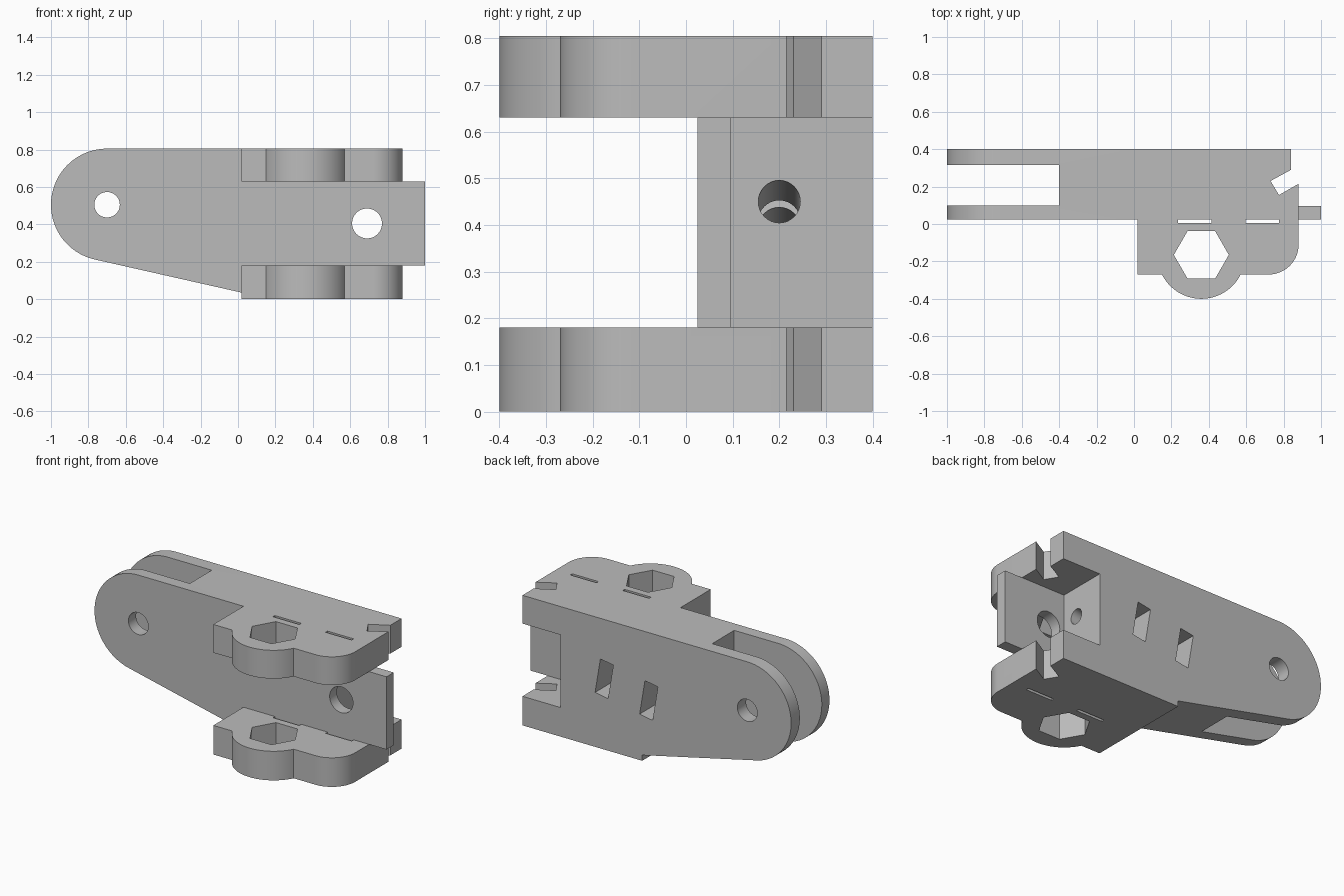
import bpy, bmesh
from math import sin, cos, radians, pi
from mathutils import Matrix, Vector

cube = bpy.data.objects.get("Cube")
if cube:
    bpy.data.objects.remove(cube, do_unlink=True)

grey = bpy.data.materials.new("plain grey")
grey.use_nodes = True
grey.diffuse_color = (0.5, 0.5, 0.5, 1)
grey.node_tree.nodes["Principled BSDF"].inputs["Base Color"].default_value = (0.5, 0.5, 0.5, 1)


def arc(cx, cy, r, start, end, steps=32):
    """Points on an arc, angles in degrees."""
    angles = [radians(start + (end - start) * i / steps) for i in range(steps + 1)]
    return [(cx + r * cos(a), cy + r * sin(a)) for a in angles]


def circle(cx, cy, r, sides=48):
    return arc(cx, cy, r, 0, 360, sides)[:-1]


def prism(name, points, low, high, axis="z"):
    """Extrude a profile: xy along z, or xz along y."""
    def place(p, d):
        return (p[0], p[1], d) if axis == "z" else (p[0], d, p[1])
    bm = bmesh.new()
    face = bm.faces.new([bm.verts.new(place(p, low)) for p in points])
    moved = bmesh.ops.extrude_face_region(bm, geom=[face])["geom"]
    shift = Vector(place((0, 0), high - low))
    bmesh.ops.translate(bm, vec=shift, verts=[v for v in moved if isinstance(v, bmesh.types.BMVert)])
    bmesh.ops.recalc_face_normals(bm, faces=bm.faces)
    mesh = bpy.data.meshes.new(name)
    bm.to_mesh(mesh)
    bm.free()
    mesh.materials.append(grey)
    obj = bpy.data.objects.new(name, mesh)
    bpy.context.collection.objects.link(obj)
    return obj


def box(name, x0, x1, y0, y1, z0, z1):
    return prism(name, [(x0, y0), (x1, y0), (x1, y1), (x0, y1)], z0, z1)


def combine(target, tool, operation):
    """Apply a boolean and remove the tool object."""
    tool.hide_render = True
    mod = target.modifiers.new("cut", "BOOLEAN")
    mod.operation, mod.solver, mod.object = operation, "EXACT", tool
    bpy.context.view_layer.objects.active = target
    bpy.ops.object.modifier_apply(modifier=mod.name)
    bpy.data.objects.remove(tool, do_unlink=True)


FRONT, BACK, TOP = 0.025, 0.4, 0.805
STEP, LOW, HIGH = 0.02, 0.18, 0.63

# Tapered lever with a rounded end
pivot = (-0.7, 0.505)
side = arc(*pivot, 0.3, 90, 257.2, 48) + [(STEP, 0.035), (STEP, LOW), (0.58, LOW), (0.58, HIGH), (STEP, HIGH), (STEP, TOP)]
bracket = prism("hinge_bracket", side, FRONT, BACK, "y")

# Matching lower and upper arms with a bolt boss, rounded corner and angled notch
arm = [(STEP, BACK), (STEP, -0.27)]
arm += arc(0.36, -0.165, 0.235, 206.5, 333.5)
arm += arc(0.72, -0.11, 0.16, -90, 0, 20)
arm += [(0.88, 0.215), (0.775, 0.155), (0.73, 0.23), (0.84, 0.29), (0.84, BACK)]
for z0, z1 in ((0, LOW), (HIGH, TOP)):
    combine(bracket, prism("arm", arm, z0, z1), "UNION")

# Front tab
combine(bracket, box("tab", 0.3, 1, FRONT, 0.095, LOW, HIGH), "UNION")

# Fork slot and pivot hole
combine(bracket, box("fork_slot", -1.1, -0.4, 0.1, 0.315, -0.1, 1), "DIFFERENCE")
combine(bracket, prism("pivot_hole", circle(*pivot, 0.068), -0.1, 0.5, "y"), "DIFFERENCE")

# Tab hole, hexagonal bolt seats and thin strap slots
combine(bracket, prism("tab_hole", circle(0.69, 0.405, 0.08), -0.03, 0.2, "y"), "DIFFERENCE")
combine(bracket, prism("bolt_seat", circle(0.36, -0.165, 0.147, 6), -0.1, 1), "DIFFERENCE")
for x in (0.235, 0.595):
    combine(bracket, box("strap_slot", x, x + 0.18, 0.006, FRONT, -0.1, 1), "DIFFERENCE")

# Tilted nut pockets in the back
tilt = radians(9.5)
for cx, cz in ((0.28, 0.438), (-0.025, 0.385)):
    corners = []
    for u, v in ((-1, -1), (1, -1), (1, 1), (-1, 1)):
        a, b = u * 0.045, v * 0.11
        corners.append((cx + a * cos(tilt) - b * sin(tilt), cz + a * sin(tilt) + b * cos(tilt)))
    combine(bracket, prism("nut_pocket", corners, 0.09, 0.5, "y"), "DIFFERENCE")

# Long screw hole, sloping down toward the fork
screw = prism("screw_hole", circle(0, 0, 0.045, 32), -1.1, 0.04)
screw.matrix_world = Matrix.Translation((0.58, 0.2, 0.45)) @ Matrix.Rotation(pi / 2 - tilt, 4, "Y")
bpy.context.view_layer.update()
combine(bracket, screw, "DIFFERENCE")

bpy.ops.object.select_all(action="DESELECT")
bracket.select_set(True)
bpy.context.view_layer.objects.active = bracket
bpy.ops.object.shade_smooth_by_angle(angle=radians(25))
